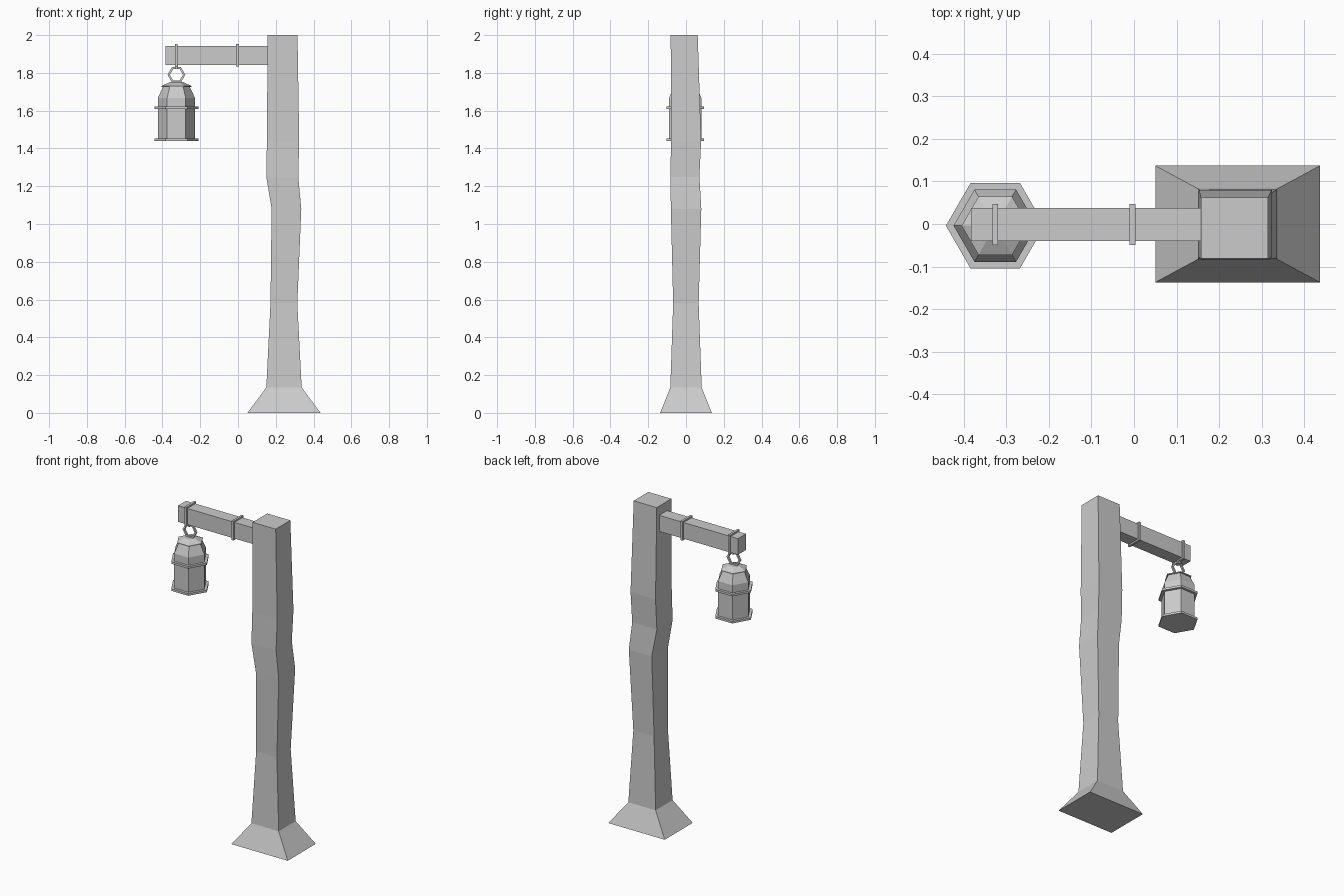
import bpy, bmesh, math

if "Cube" in bpy.data.objects:
    bpy.data.objects.remove(bpy.data.objects["Cube"])


def finish(name, bm):
    bmesh.ops.recalc_face_normals(bm, faces=bm.faces)
    me = bpy.data.meshes.new(name)
    bm.to_mesh(me)
    bm.free()
    ob = bpy.data.objects.new(name, me)
    bpy.context.collection.objects.link(ob)
    return ob


def loft(name, loops):
    """Skin a stack of closed loops and cap both ends."""
    bm = bmesh.new()
    rows = [[bm.verts.new(p) for p in lp] for lp in loops]
    n = len(rows[0])
    for a, b in zip(rows, rows[1:]):
        for i in range(n):
            j = (i + 1) % n
            bm.faces.new((a[i], a[j], b[j], b[i]))
    bm.faces.new(rows[0])
    bm.faces.new(rows[-1])
    return finish(name, bm)


def frame(name, outer, inner, place, half):
    """Flat hollow frame: outer and inner 2D outlines, thickened both ways."""
    bm = bmesh.new()
    rows = [[bm.verts.new(place(u, v, d)) for u, v in pts]
            for pts, d in ((outer, -half), (outer, half), (inner, half), (inner, -half))]
    n = len(outer)
    for k in range(4):
        a, b = rows[k], rows[(k + 1) % 4]
        for i in range(n):
            j = (i + 1) % n
            bm.faces.new((a[i], a[j], b[j], b[i]))
    return finish(name, bm)


def rect(x0, x1, y0, y1):
    return [(x0, y0), (x1, y0), (x1, y1), (x0, y1)]


def hexagon(r):
    return [(r * math.cos(i * math.pi / 3), r * math.sin(i * math.pi / 3)) for i in range(6)]


# crooked post with flared foot: z, x range, y range
POST = [(0.00, 0.05, 0.437, -0.137, 0.137),
        (0.135, 0.15, 0.337, -0.083, 0.083),
        (0.58, 0.172, 0.314, -0.068, 0.067),
        (1.08, 0.178, 0.335, -0.080, 0.081),
        (1.25, 0.150, 0.319, -0.083, 0.071),
        (1.44, 0.153, 0.324, -0.079, 0.080),
        (2.00, 0.157, 0.315, -0.081, 0.062)]
loft("post", [[(x, y, z) for x, y in rect(*r)] for z, *r in POST])

# arm
loft("arm", [[(x, y, z) for y, z in rect(-0.04, 0.038, 1.843, 1.943)] for x in (-0.383, 0.17)])

# bands around the arm
LX, LY = -0.326, -0.004
for name, bx in (("outer_band", LX), ("inner_band", -0.003)):
    frame(name, rect(-0.049, 0.047, 1.834, 1.953), rect(-0.038, 0.036, 1.845, 1.941),
          lambda u, v, d: (bx + d, u, v), 0.007)

# eyelet under the outer band and hexagonal hanging ring
loft("eyelet", [[(LX + x, LY + y, z) for x, y in rect(-0.008, 0.008, -0.015, 0.015)]
                for z in (1.82, 1.838)])
frame("hanging_ring", hexagon(0.047), hexagon(0.035),
      lambda u, v, d: (LX + u, LY + d, 1.79 + v), 0.006)


# lantern parts, all hexagonal: (radius, z) profiles
PARTS = {"lantern_body": [(0.098, 1.445), (0.098, 1.668), (0.07, 1.728)],
         "lantern_base": [(0.116, 1.44), (0.116, 1.453)],
         "lantern_rim": [(0.116, 1.608), (0.116, 1.621)],
         "lantern_cap": [(0.079, 1.725), (0.079, 1.731), (0.035, 1.751)]}
for name, prof in PARTS.items():
    loft(name, [[(LX + x, LY + y, z) for x, y in hexagon(r)] for r, z in prof])
